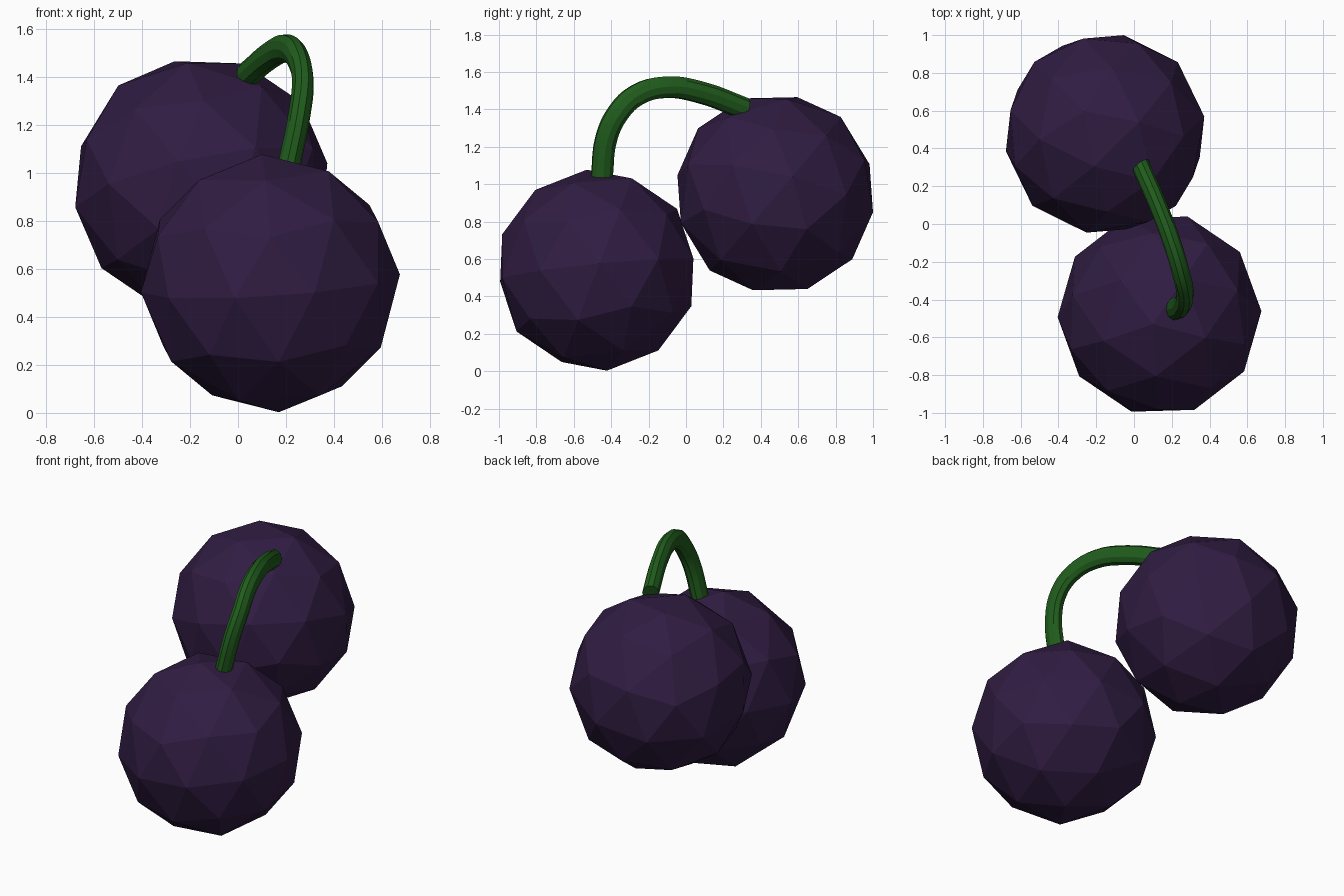
import bpy
from mathutils import Vector, Matrix

if "Cube" in bpy.data.objects:
    bpy.data.objects.remove(bpy.data.objects["Cube"])


def material(name, rgb):
    m = bpy.data.materials.new(name)
    m.diffuse_color = (*rgb, 1)
    m.use_nodes = True
    m.node_tree.nodes["Principled BSDF"].inputs["Base Color"].default_value = m.diffuse_color
    return m


purple = material("fruit_purple", (0.03, 0.012, 0.055))
green = material("stem_green", (0.015, 0.11, 0.012))


# Faceted fruit: icosphere tilted so its pole points along `up`, turned so local -x faces `side`
def fruit(name, center, up, side):
    z = Vector(up).normalized()
    d = Vector(side)
    x = -(d - z * d.dot(z)).normalized()
    y = z.cross(x)
    bpy.ops.mesh.primitive_ico_sphere_add(subdivisions=2, radius=0.541)
    ob = bpy.context.object
    ob.name = name
    ob.matrix_world = Matrix.Translation(center) @ Matrix((x, y, z)).transposed().to_4x4()
    ob.data.materials.append(purple)


fruit("front_fruit", (0.135, -0.477, 0.54), (-0.065, -0.10, 0.99), (-0.961, 0.276, 0))
fruit("back_fruit", (-0.153, 0.477, 0.949), (-0.205, 0.219, 0.954), (-0.068, 0.522, -0.134))

# Arched stem joining both fruits, slightly flattened sideways by the object scale
flat = 0.77
path = [(0.215, -0.45, 1.04), (0.257, -0.425, 1.25), (0.27, -0.36, 1.385),
        (0.25, -0.265, 1.475), (0.205, -0.11, 1.518), (0.135, 0.08, 1.49),
        (0.035, 0.31, 1.405)]
curve = bpy.data.curves.new("stem", 'CURVE')
curve.dimensions = '3D'
curve.bevel_depth = 0.06
curve.bevel_resolution = 3
curve.use_fill_caps = True
curve.resolution_u = 4
spline = curve.splines.new('BEZIER')
spline.bezier_points.add(len(path) - 1)
for p, (x, y, z) in zip(spline.bezier_points, path):
    p.co = (x / flat, y, z)
    p.handle_left_type = p.handle_right_type = 'AUTO'
curve.materials.append(green)
stem = bpy.data.objects.new("stem", curve)
stem.scale.x = flat
bpy.context.collection.objects.link(stem)
bpy.ops.object.select_all(action='DESELECT')
stem.select_set(True)
bpy.context.view_layer.objects.active = stem
bpy.ops.object.convert(target='MESH')
bpy.ops.object.shade_smooth_by_angle()
